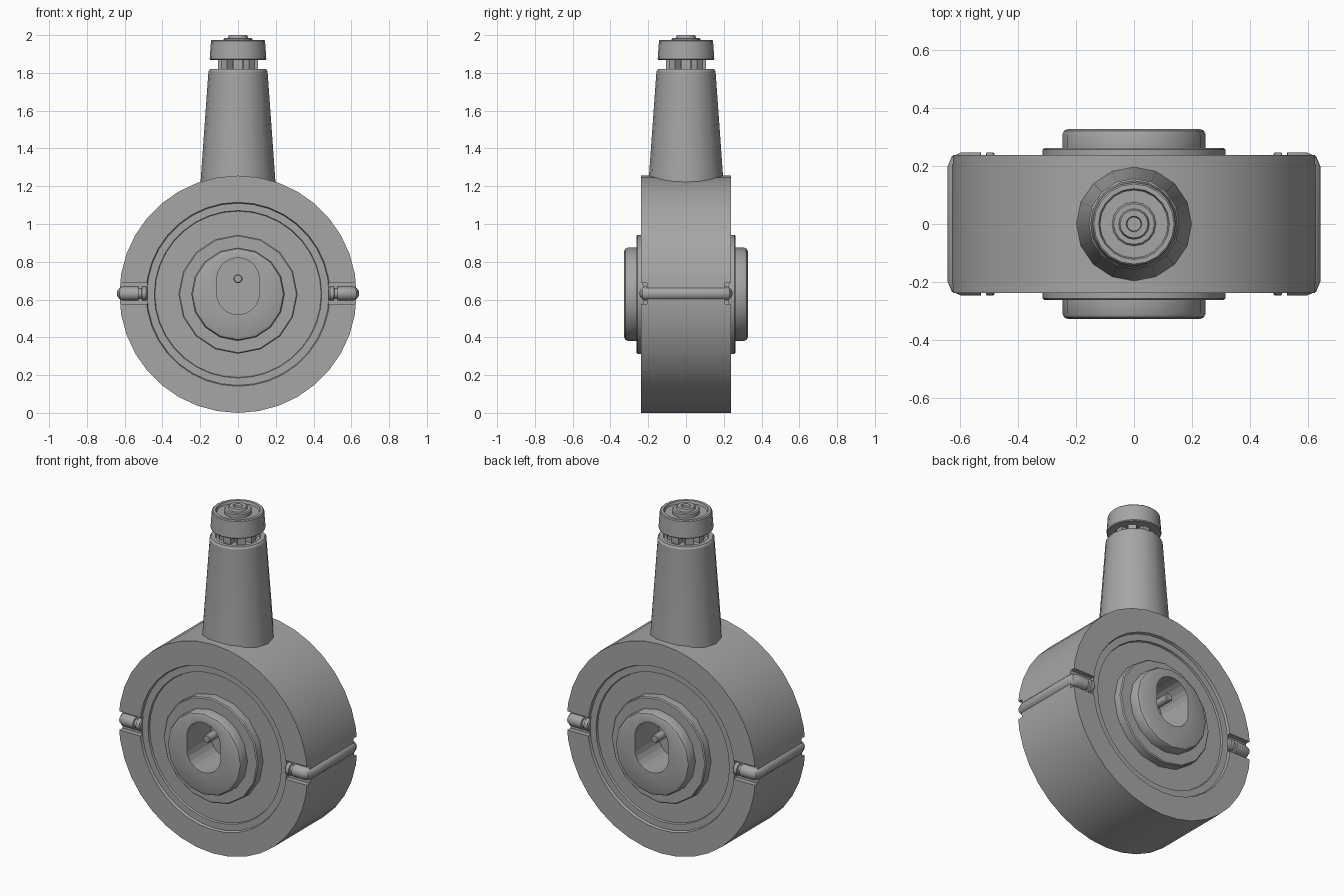
import bpy, bmesh, math
from mathutils import Matrix, Vector

if "Cube" in bpy.data.objects:
    bpy.data.objects.remove(bpy.data.objects["Cube"])

CZ = 0.628  # drum axis height
grey = bpy.data.materials.new("mid grey")
grey.diffuse_color = (0.38, 0.38, 0.38, 1)
grey.use_nodes = True
grey.node_tree.nodes["Principled BSDF"].inputs["Base Color"].default_value = grey.diffuse_color


def finish(name, bm, smooth=True):
    bmesh.ops.remove_doubles(bm, verts=bm.verts, dist=1e-5)
    bmesh.ops.recalc_face_normals(bm, faces=bm.faces)
    me = bpy.data.meshes.new(name)
    bm.to_mesh(me)
    bm.free()
    me.materials.append(grey)
    ob = bpy.data.objects.new(name, me)
    bpy.context.collection.objects.link(ob)
    if smooth:
        bpy.ops.object.select_all(action='DESELECT')
        ob.select_set(True)
        bpy.context.view_layer.objects.active = ob
        bpy.ops.object.shade_smooth_by_angle(angle=math.radians(32))
    return ob


def lathe(name, profile, sides, matrix=Matrix()):
    """Spin (radius, height) points about z, then place with the matrix."""
    bm = bmesh.new()
    vs = [bm.verts.new((r, 0, h)) for r, h in profile]
    es = [bm.edges.new(p) for p in zip(vs, vs[1:])]
    bmesh.ops.spin(bm, geom=vs + es, cent=(0, 0, 0), axis=(0, 0, 1),
                   angle=2 * math.pi, steps=sides, use_merge=True)
    bm.transform(matrix)
    return finish(name, bm)


def box(name, centre, size, rot=0.0):
    bm = bmesh.new()
    bmesh.ops.create_cube(bm, size=1)
    bm.transform(Matrix.Translation(centre) @ Matrix.Rotation(rot, 4, 'Z')
                 @ Matrix.Diagonal((*size, 1)))
    return finish(name, bm, False)


def cut(ob, cutter):
    m = ob.modifiers.new("cut", 'BOOLEAN')
    m.operation, m.solver, m.object = 'DIFFERENCE', 'EXACT', cutter
    cutter.hide_render = True
    cutter.hide_set(True)


def facing(s):
    """Lathe axis pointing to the front (s=-1) or back (s=1)."""
    return Matrix.Translation((0, 0, CZ)) @ Matrix.Rotation(-s * math.pi / 2, 4, 'X')


# Drum with a raised rim and stepped faces
half = [(0, .21), (.44, .21), (.443, .222), (.482, .222), (.487, .237), (.628, .237)]
drum = lathe("drum", half + [(r, -h) for r, h in reversed(half)], 36, facing(-1))

for s, side in ((-1, "front"), (1, "back")):
    # Slot-shaped pocket cutter
    bm = bmesh.new()
    ring = []
    for i in range(24):
        a = 2 * math.pi * (i + .5) / 24
        z = .11 * math.sin(a) + (.04 if math.sin(a) > 0 else -.04)
        ring.append(bm.verts.new((.112 * math.cos(a), s * .1, .67 + z)))
    f = bm.faces.new(ring)
    ext = bmesh.ops.extrude_face_region(bm, geom=[f])
    bmesh.ops.translate(bm, vec=(0, s * .3, 0),
                        verts=[v for v in ext["geom"] if isinstance(v, bmesh.types.BMVert)])
    slot = finish(side + "_slot_cutter", bm, False)

    # Flanged hub, pocket and pin
    hub = lathe(side + "_hub",
                [(0, .2), (.315, .2), (.315, .256), (.309, .262), (.247, .262), (.247, .308),
                 (.241, .321), (.228, .327), (0, .327)], 16, facing(s))
    cut(hub, slot)
    cut(drum, slot)
    lathe(side + "_pin", [(0, .09), (.024, .09), (.024, .295), (.019, .3), (0, .3)], 12,
          Matrix.Translation((0, 0, .082)) @ facing(s))

# Side clips, each a bent bar with necked tips, sitting in rim notches
for s, side in ((-1, "left"), (1, "right")):
    for t, end in ((-1, "front"), (1, "back")):
        notch = box(f"{side}_{end}_notch_cutter", (s * .575, t * .227, .632), (.19, .04, .112))
        cut(drum, notch)
    # Rings along the bar: position, direction, radius
    R, X, Y, b = .037, .605, .21, .012
    path = [((.48, -Y), (1, 0), .001), ((.48, -Y), (1, 0), .031), ((.486, -Y), (1, 0), R),
            ((.508, -Y), (1, 0), R), ((.51, -Y), (1, 0), .027), ((.526, -Y), (1, 0), .027),
            ((.528, -Y), (1, 0), R), ((X - b, -Y), (1, 0), R),
            ((X - b * .3, -Y + b * .3), (1, 1), R), ((X, -Y + b), (0, 1), R)]
    path += [((x, -y), (-d[0], d[1]), r) for (x, y), d, r in reversed(path)]
    bm = bmesh.new()
    rings = []
    for (x, y), d, r in path:
        d = Vector((d[0], d[1], 0)).normalized()
        n = Vector((d.y, -d.x, 0))
        rings.append([bm.verts.new(Vector((x, y, .632))
                      + r * (n * math.cos(a) + Vector((0, 0, 1)) * math.sin(a)))
                      for a in (2 * math.pi * k / 14 for k in range(14))])
    for p, q in zip(rings, rings[1:]):
        for k in range(14):
            j = (k + 1) % 14
            bm.faces.new((p[k], p[j], q[j], q[k]))
    bm.faces.new(rings[0])
    bm.faces.new(rings[-1])
    bm.transform(Matrix.Diagonal((s, 1, 1, 1)))
    finish(side + "_clip", bm)

# Tapered neck with a thin lip
lathe("neck", [(0, 1.1), (.207, 1.1), (.157, 1.8), (.157, 1.808), (.149, 1.82),
               (.125, 1.82), (.12, 1.812), (0, 1.812)], 16)

# Vent core and posts under the cap
lathe("vent_core", [(0, 1.8), (.07, 1.8), (.07, 1.9), (0, 1.9)], 16)
for i in range(8):
    a = math.pi * i / 4
    box(f"vent_post_{i + 1}", (.085 * math.cos(a), .085 * math.sin(a), 1.85),
        (.04, .045, .09), a)

# Cap with a dished top and a stepped button
lathe("cap", [(0, 1.868), (.146, 1.868), (.15, 1.873), (.143, 1.97), (.138, 1.975),
              (.122, 1.975), (.117, 1.96), (0, 1.96)], 20)
lathe("button", [(0, 1.95), (.076, 1.95), (.076, 1.98), (.07, 1.986), (.053, 1.986),
                 (.048, 2.0), (.027, 2.0), (.024, 1.988), (0, 1.988)], 16)
